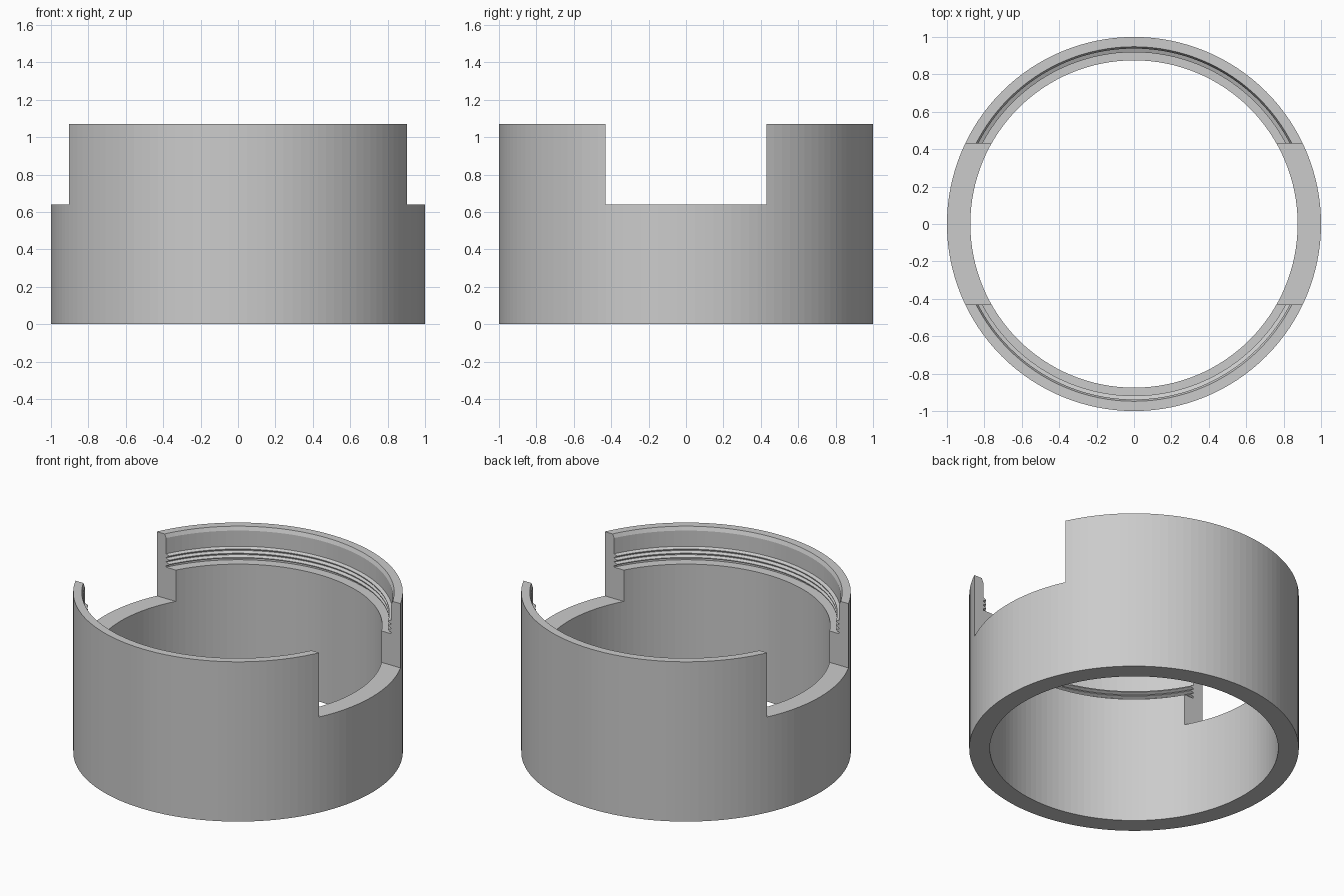
import bpy, bmesh, math
from mathutils import Matrix, Vector

cube = bpy.data.objects.get("Cube")
if cube:
    bpy.data.objects.remove(cube, do_unlink=True)

HEIGHT, NOTCH_Z, NOTCH_Y = 1.07, 0.64, 0.43
BORE, WALL, CREST, LEDGE_Z = 0.875, 0.938, 0.918, 0.85
SIDES = 128

grey = bpy.data.materials.new("plain grey")
grey.use_nodes = True
colour = (0.6, 0.6, 0.6, 1)
grey.diffuse_color = colour
grey.node_tree.nodes["Principled BSDF"].inputs["Base Color"].default_value = colour


def add_object(name, bm):
    bmesh.ops.recalc_face_normals(bm, faces=bm.faces)
    mesh = bpy.data.meshes.new(name)
    bm.to_mesh(mesh)
    bm.free()
    mesh.materials.append(grey)
    obj = bpy.data.objects.new(name, mesh)
    bpy.context.collection.objects.link(obj)
    return obj


# Wall section: outer wall, chamfered lip, three thread ridges, ledge, bore
profile = [(BORE, 0), (1, 0), (1, HEIGHT), (0.948, HEIGHT), (WALL, HEIGHT - 0.025)]
for i in range(3):
    z = 0.94 - 0.028 * i
    profile += [(WALL, z), (CREST, z - 0.009), (CREST, z - 0.015), (WALL, z - 0.024)]
profile += [(WALL, LEDGE_Z), (BORE, LEDGE_Z)]

# Revolve the section into a full ring
bm = bmesh.new()
verts = [bm.verts.new((r, 0, z)) for r, z in profile]
edges = [bm.edges.new((a, b)) for a, b in zip(verts, verts[1:] + verts[:1])]
bmesh.ops.spin(bm, geom=verts + edges, cent=(0, 0, 0), axis=(0, 0, 1),
               angle=math.tau, steps=SIDES, use_merge=True)
bmesh.ops.remove_doubles(bm, verts=bm.verts, dist=0.0001)
ring = add_object("threaded_ring", bm)

# Slot across both sides of the upper wall
bm = bmesh.new()
bmesh.ops.create_cube(bm, size=1, matrix=Matrix.Translation((0, 0, NOTCH_Z + 0.5))
                      @ Matrix.Diagonal(Vector((3, 2 * NOTCH_Y, 1, 1))))
cutter = add_object("slot_cutter", bm)
cutter.hide_render = True

cut = ring.modifiers.new("slot", 'BOOLEAN')
cut.operation = 'DIFFERENCE'
cut.solver = 'EXACT'
cut.object = cutter
bpy.context.view_layer.objects.active = ring
ring.select_set(True)
bpy.ops.object.modifier_apply(modifier=cut.name)
bpy.data.objects.remove(cutter, do_unlink=True)
